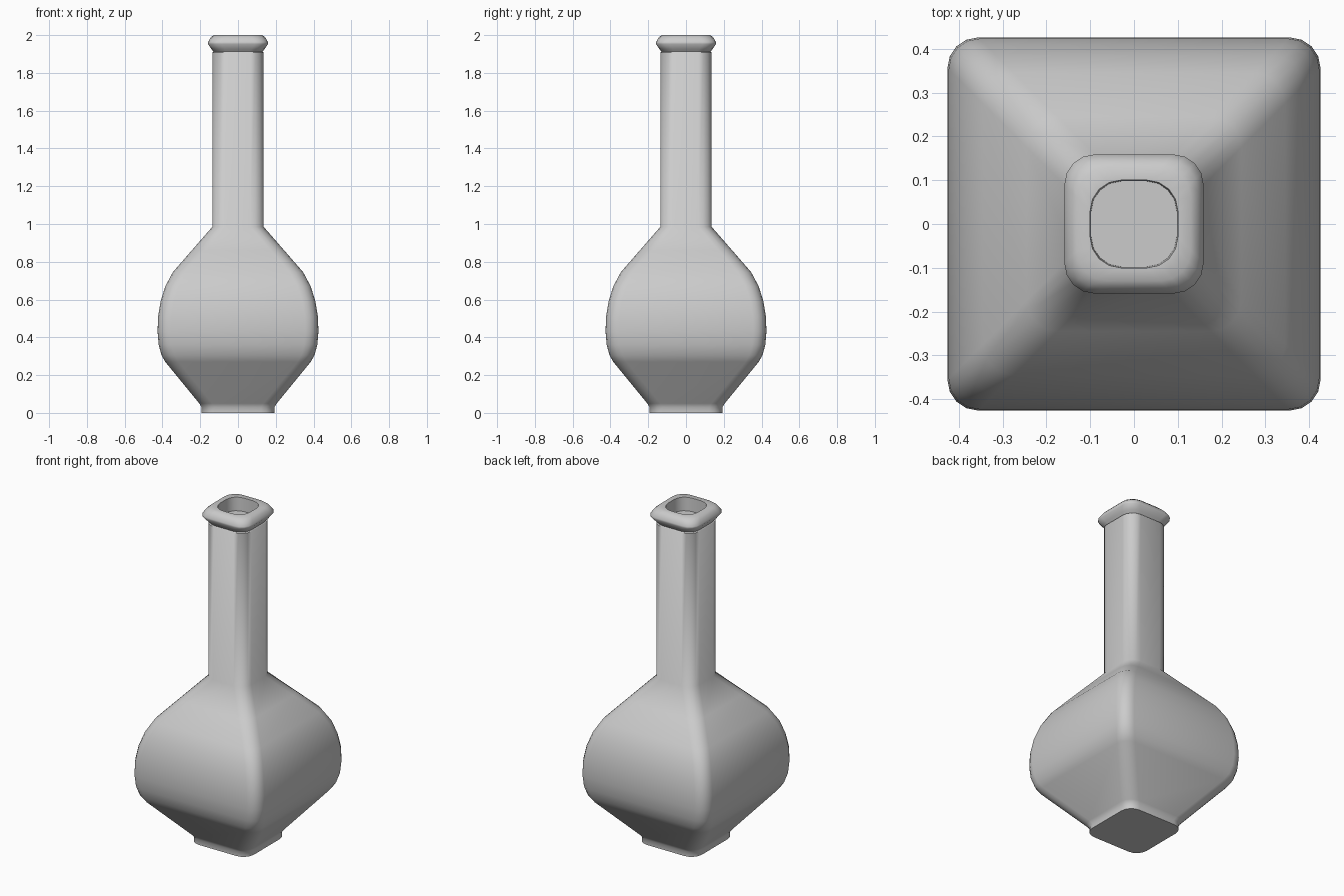
import bpy, bmesh, math

if "Cube" in bpy.data.objects:
    bpy.data.objects.remove(bpy.data.objects["Cube"])

CORNER, STEPS = 0.07, 4


def ring(bm, half, z):
    """Rounded-square loop of vertices at height z."""
    verts = []
    inner = half - CORNER
    for q in range(4):
        mid = math.radians(45 + 90 * q)
        cx = math.copysign(inner, math.cos(mid))
        cy = math.copysign(inner, math.sin(mid))
        for i in range(STEPS + 1):
            a = math.radians(90 * q + 90 * i / STEPS)
            verts.append(bm.verts.new((cx + CORNER * math.cos(a),
                                       cy + CORNER * math.sin(a), z)))
    return verts


def loft(name, profile, angle):
    """Skin rounded squares along a (half width, height) profile and cap both ends."""
    bm = bmesh.new()
    rings = [ring(bm, h, z) for h, z in profile]
    n = len(rings[0])
    for a, b in zip(rings, rings[1:]):
        for i in range(n):
            j = (i + 1) % n
            bm.faces.new((a[i], a[j], b[j], b[i]))
    bm.faces.new(rings[0][::-1])
    bm.faces.new(rings[-1])
    mesh = bpy.data.meshes.new(name)
    bm.to_mesh(mesh)
    bm.free()
    obj = bpy.data.objects.new(name, mesh)
    bpy.context.collection.objects.link(obj)
    bpy.ops.object.select_all(action='DESELECT')
    obj.select_set(True)
    bpy.context.view_layer.objects.active = obj
    bpy.ops.object.shade_smooth_by_angle(angle=math.radians(angle))
    return obj


# Whole bottle: foot, belly, neck, flared lip and shallow mouth recess
loft("bottle", [
    (0.193, 0.0), (0.193, 0.03), (0.205, 0.05),
    (0.385, 0.27), (0.405, 0.305), (0.420, 0.36), (0.426, 0.43),
    (0.423, 0.51), (0.410, 0.59), (0.385, 0.67), (0.345, 0.745),
    (0.245, 0.86), (0.136, 0.985),
    (0.136, 1.908), (0.130, 1.912), (0.140, 1.925),
    (0.159, 1.953), (0.159, 1.963), (0.146, 1.985), (0.130, 2.0),
    (0.100, 2.0), (0.098, 1.92),
], 60)
